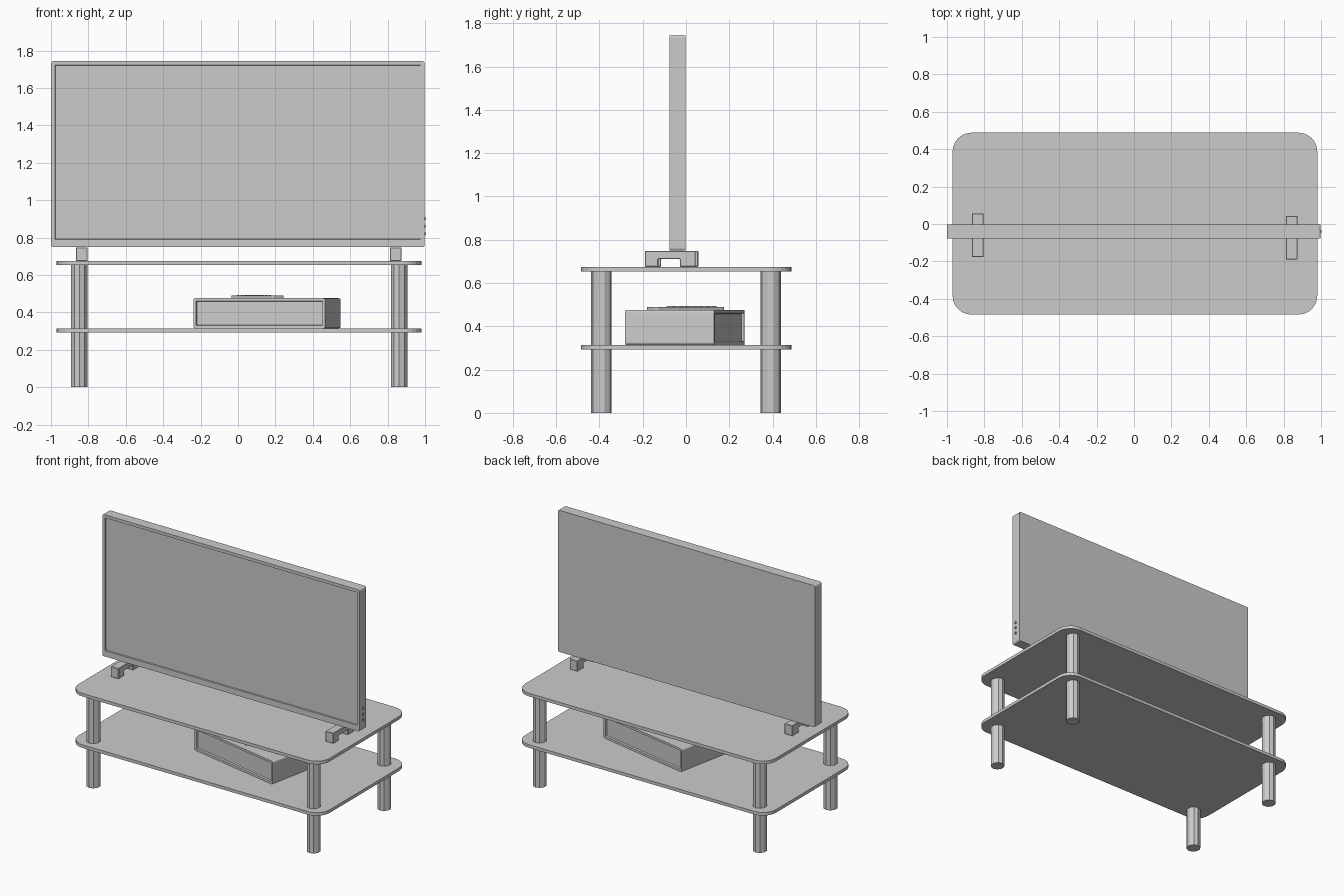
import bpy, bmesh
from math import cos, sin, pi, radians
from mathutils import Matrix, Vector

if "Cube" in bpy.data.objects:
    bpy.data.objects.remove(bpy.data.objects["Cube"])


def finish(name, bm, loc=(0, 0, 0), rot=0.0):
    bmesh.ops.recalc_face_normals(bm, faces=bm.faces)
    me = bpy.data.meshes.new(name)
    bm.to_mesh(me)
    bm.free()
    ob = bpy.data.objects.new(name, me)
    ob.location = loc
    ob.rotation_euler.z = rot
    bpy.context.collection.objects.link(ob)
    return ob


def box_bm(size):
    bm = bmesh.new()
    bmesh.ops.create_cube(bm, size=1, matrix=Matrix.Diagonal((*size, 1)))
    return bm


def prism(name, pts, vec, loc=(0, 0, 0), rot=0.0, bevel=0.0):
    # closed profile swept along a vector
    bm = bmesh.new()
    face = bm.faces.new([bm.verts.new(p) for p in pts])
    ext = bmesh.ops.extrude_face_region(bm, geom=[face])
    bmesh.ops.translate(bm, vec=Vector(vec),
                        verts=[g for g in ext["geom"] if isinstance(g, bmesh.types.BMVert)])
    if bevel:
        bmesh.ops.bevel(bm, geom=bm.edges[:], offset=bevel, segments=1,
                        affect='EDGES', clamp_overlap=True)
    return finish(name, bm, loc, rot)


def rounded_rect(w, d, r, seg=6):
    pts = []
    for i, (sx, sy) in enumerate([(1, 1), (-1, 1), (-1, -1), (1, -1)]):
        for k in range(seg + 1):
            a = (i + k / seg) * pi / 2
            pts.append((sx * (w / 2 - r) + r * cos(a), sy * (d / 2 - r) + r * sin(a), 0))
    return pts


def recess(bm, sign, border, lip, depth, lift=0.0):
    # sunken panel on the front (-1) or back (+1) face
    face = next(f for f in bm.faces if f.normal.y * sign > 0.9)
    bmesh.ops.inset_region(bm, faces=[face], thickness=border)
    for v in face.verts:
        if v.co.z < 0:
            v.co.z += lift
    bmesh.ops.inset_region(bm, faces=[face], thickness=lip, depth=-depth)


def bevel_long(bm, hx, hz, offset):
    # round the four outer edges that run front to back
    edges = [e for e in bm.edges if all(abs(abs(v.co.x) - hx) < 1e-4 and
                                        abs(abs(v.co.z) - hz) < 1e-4 for v in e.verts)
             and abs(e.verts[0].co.y - e.verts[1].co.y) > 0.01]
    bmesh.ops.bevel(bm, geom=edges, offset=offset, segments=3, profile=0.5, affect='EDGES')


# Shelves
for name, z in (("lower_shelf", 0.292), ("upper_shelf", 0.653)):
    prism(name, rounded_rect(1.95, 0.972, 0.1), (0, 0, 0.022), (0.005, 0.002, z))

# Ten-sided legs
for sx, x in (("left", -0.848), ("right", 0.862)):
    for sy, y in (("front", -0.391), ("back", 0.391)):
        pts = [(0.046 * sin(2 * pi * i / 10), 0.048 * cos(2 * pi * i / 10), 0) for i in range(10)]
        prism(f"{sy}_{sx}_leg", pts, (0, 0, 0.654), (x, y, 0))

# Television with sunken screen
bm = box_bm((1.998, 0.074, 0.994))
recess(bm, -1, 0.03, 0.003, 0.008, lift=0.02)
bevel_long(bm, 0.999, 0.497, 0.012)
finish("television", bm, (-0.001, -0.04, 1.246))

# Side buttons
for i, z in enumerate((0.82, 0.86, 0.90)):
    finish(f"side_button_{i}", box_bm((0.008, 0.012, 0.014)), (1.0, -0.04, z))

# Bridge-shaped television feet
foot = [(-0.117, 0), (-0.117, 0.073), (0.117, 0.073), (0.117, 0), (0.045, 0),
        (0.045, 0.035), (-0.055, 0.035), (-0.055, 0)]
for name, x, y in (("left_foot", -0.835, -0.06), ("right_foot", 0.843, -0.073)):
    prism(name, [(-0.031, a, b) for a, b in foot], (0.062, 0, 0), (x, y, 0.675), bevel=0.003)

# Media box, turned on the lower shelf, sunken front and back
bm = box_bm((0.719, 0.419, 0.162))
recess(bm, -1, 0.022, 0.004, 0.012)
recess(bm, 1, 0.022, 0.004, 0.012)
bevel_long(bm, 0.3595, 0.081, 0.012)
finish("media_box", bm, (0.155, -0.005, 0.395), radians(-11.3))

# Remote control lying on the box
rc, rot = Vector((0.105, -0.002, 0.474)), radians(35)
prism("remote_control", rounded_rect(0.08, 0.388, 0.012, 3), (0, 0, 0.015), rc, rot)
for row in range(7):
    for col in (-1, 0, 1):
        p = Matrix.Rotation(rot, 3, 'Z') @ Vector((col * 0.022, -0.08 + row * 0.038, 0.0155))
        finish(f"remote_button_{row}_{col + 1}", box_bm((0.013, 0.018, 0.007)), rc + p)
